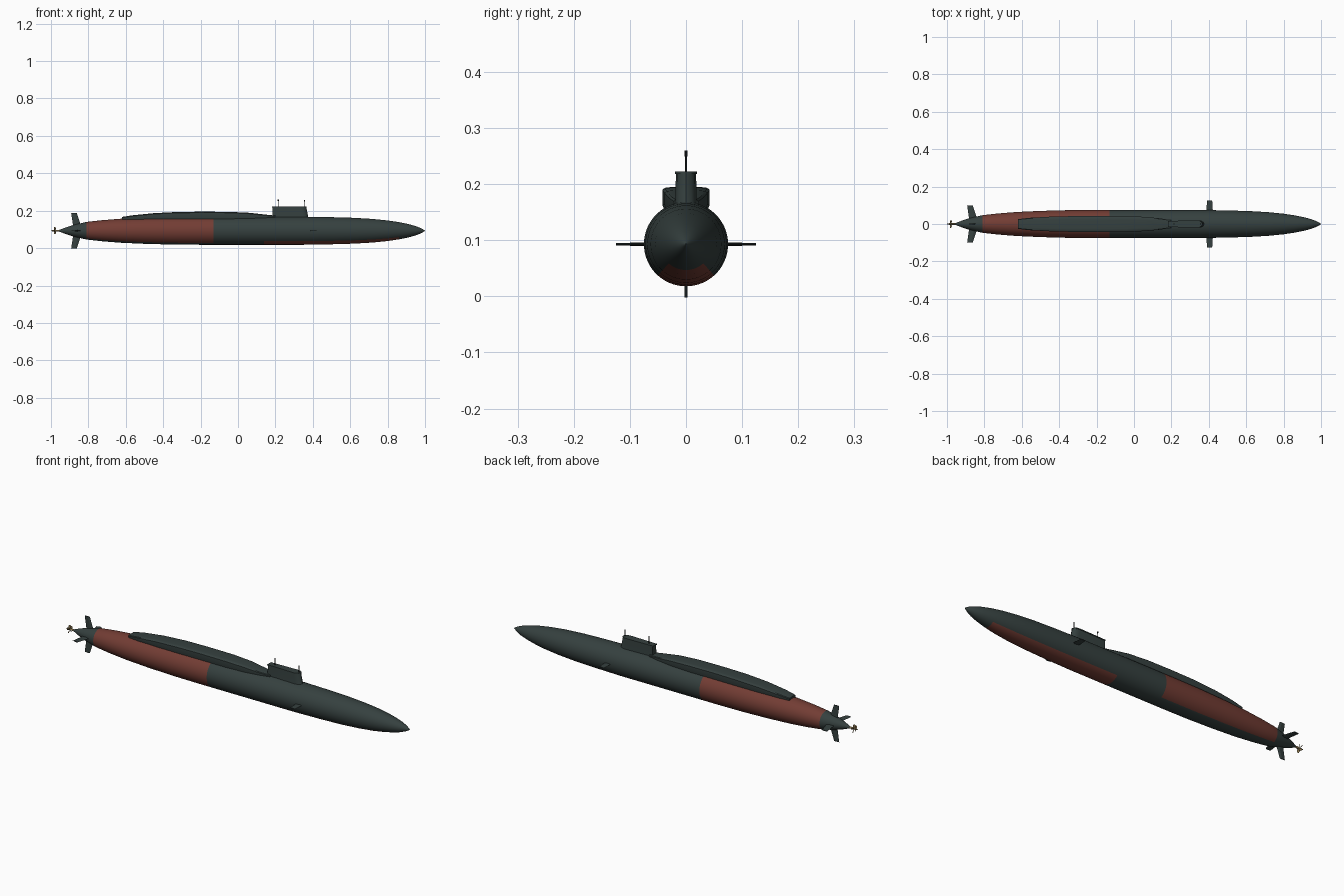
import bpy, bmesh, math
from mathutils import Matrix, Vector

cube = bpy.data.objects.get("Cube")
if cube:
    bpy.data.objects.remove(cube, do_unlink=True)

AXIS_Z = 0.093


def material(name, rgb, rough=0.6):
    m = bpy.data.materials.new(name)
    m.use_nodes = True
    m.diffuse_color = (*rgb, 1)
    node = m.node_tree.nodes["Principled BSDF"]
    node.inputs["Base Color"].default_value = (*rgb, 1)
    node.inputs["Roughness"].default_value = rough
    return m


GREY = material("dark_green_grey", (0.036, 0.052, 0.050))
RED = material("hull_red", (0.17, 0.046, 0.034))
BLACK = material("mast_black", (0.012, 0.014, 0.014))
BRASS = material("propeller_brass", (0.25, 0.18, 0.08))


def loft(name, rings, mats, angle=35, rule=None):
    """Skin a row of equal-sized closed rings and cap both ends."""
    bm = bmesh.new()
    loops = [[bm.verts.new(p) for p in ring] for ring in rings]
    n = len(loops[0])
    for a, b in zip(loops, loops[1:]):
        for i in range(n):
            j = (i + 1) % n
            bm.faces.new((a[i], a[j], b[j], b[i]))
    bm.faces.new(loops[0])
    bm.faces.new(loops[-1])
    bmesh.ops.recalc_face_normals(bm, faces=bm.faces)
    if rule:
        for f in bm.faces:
            f.material_index = rule(f.calc_center_median())
    mesh = bpy.data.meshes.new(name)
    bm.to_mesh(mesh)
    bm.free()
    obj = bpy.data.objects.new(name, mesh)
    bpy.context.collection.objects.link(obj)
    for m in mats:
        mesh.materials.append(m)
    bpy.ops.object.select_all(action="DESELECT")
    obj.select_set(True)
    bpy.context.view_layer.objects.active = obj
    bpy.ops.object.shade_smooth_by_angle(angle=math.radians(angle))
    return obj


def circle_x(x, r, n, z=AXIS_Z):
    """Ring around the long axis, starting at the keel."""
    return [(x, r * math.sin(t), z - r * math.cos(t))
            for t in (2 * math.pi * i / n for i in range(n))]


# Hull: body of revolution, painted by length and angle from the keel
PROFILE = [(-0.957, 0.004), (-0.92, 0.018), (-0.88, 0.031), (-0.81, 0.047),
           (-0.73, 0.056), (-0.63, 0.064), (-0.5, 0.070), (-0.35, 0.074),
           (-0.2, 0.075), (-0.13, 0.075), (0.14, 0.075), (0.35, 0.075),
           (0.5, 0.0725), (0.62, 0.069), (0.72, 0.063), (0.8, 0.055),
           (0.86, 0.046), (0.91, 0.036), (0.95, 0.025), (0.98, 0.013),
           (1.0, 0.001)]


def hull_paint(c):
    keel_angle = math.degrees(math.atan2(abs(c.y), AXIS_Z - c.z))
    stern_red = -0.81 < c.x < -0.13 and keel_angle > 30
    bow_red = 0.14 < c.x < 0.86 and keel_angle < 42
    return 1 if stern_red or bow_red else 0


loft("hull", [circle_x(x, r, 60) for x, r in PROFILE], [GREY, RED], 40, hull_paint)

# Missile deck casing: x, half width, top height
DECK = [(-0.62, 0.026, 0.167), (-0.56, 0.033, 0.176), (-0.45, 0.039, 0.187),
        (-0.33, 0.042, 0.193), (-0.2, 0.042, 0.195), (-0.05, 0.042, 0.194),
        (0.06, 0.038, 0.189), (0.14, 0.030, 0.180), (0.2, 0.021, 0.174)]


def deck_ring(x, w, top):
    half = [(0.8 * w, 0.14), (w, 0.163), (w, top - 0.005),
            (0.9 * w, top - 0.0015), (0.6 * w, top)]
    return [(x, y, z) for y, z in half] + [(x, -y, z) for y, z in reversed(half)]


loft("deck_casing", [deck_ring(*s) for s in DECK], [GREY], 35)


# Sail with rounded leading edge, and a thin overhanging cap
def sail_ring(z, back, front, w):
    nose = [(front - 0.03 * (1 - math.cos(t)), w * math.sin(t))
            for t in (math.radians(a) for a in range(-90, 91, 30))]
    return [(back, -0.8 * w, z)] + [(x, y, z) for x, y in nose] + [(back, 0.8 * w, z)]


loft("sail", [sail_ring(0.14, 0.183, 0.385, 0.021),
              sail_ring(0.168, 0.183, 0.375, 0.019),
              sail_ring(0.219, 0.184, 0.365, 0.018)], [GREY], 35)
loft("sail_cap", [sail_ring(0.218, 0.181, 0.367, 0.020),
                  sail_ring(0.223, 0.181, 0.366, 0.020)], [GREY], 35)


# Masts with small heads
def mast(name, x, top):
    steps = [(0.21, 0.0017), (top - 0.008, 0.0017), (top - 0.007, 0.003), (top, 0.003)]
    rings = [[(x + r * math.cos(t), r * math.sin(t), z)
              for t in (math.tau * i / 10 for i in range(10))] for z, r in steps]
    loft(name, rings, [BLACK])


mast("aft_mast", 0.215, 0.260)
mast("forward_mast", 0.355, 0.257)


# Control planes: thin diamond sections swept outwards from the axis
def plane(name, angle, root, tip, reach, thick):
    rot = Matrix.Rotation(angle, 4, "X")
    rings = []
    for (back, front), dist in ((root, 0.015), (tip, reach)):
        mid = back + 0.65 * (front - back)
        section = [(back, 0), (mid, thick), (front, 0), (mid, -thick)]
        rings.append([rot @ Vector((x, dist, h)) + Vector((0, 0, AXIS_Z))
                      for x, h in section])
    loft(name, rings, [GREY], 20)


for i, side in enumerate(("left", "upper", "right", "lower")):
    reach = 0.095 if i % 2 else 0.1
    plane(side + "_stern_plane", i * math.pi / 2, (-0.88, -0.835),
          (-0.892, -0.862), reach, 0.003)
for side, angle in (("left", 0), ("right", math.pi)):
    plane(side + "_bow_plane", angle, (0.385, 0.425), (0.39, 0.418), 0.125, 0.0025)

# Propeller: hub and twisted blades
loft("propeller_hub", [circle_x(x, r, 16) for x, r in
                       ((-0.95, 0.005), (-0.975, 0.005), (-0.99, 0.004), (-1.0, 0.001))],
     [BRASS])
for i in range(5):
    turn = Matrix.Rotation(math.tau * i / 5, 4, "X")
    rings = []
    for dist, chord, pitch in ((0.003, 0.004, 55), (0.012, 0.007, 45), (0.021, 0.004, 35)):
        c, s = math.cos(math.radians(pitch)), math.sin(math.radians(pitch))
        section = [(-chord, -0.0005), (chord, -0.0005), (chord, 0.0005), (-chord, 0.0005)]
        rings.append([turn @ Vector((u * c - v * s, u * s + v * c, dist))
                      + Vector((-0.979, 0, AXIS_Z)) for u, v in section])
    loft("propeller_blade_%d" % (i + 1), rings, [BRASS])
